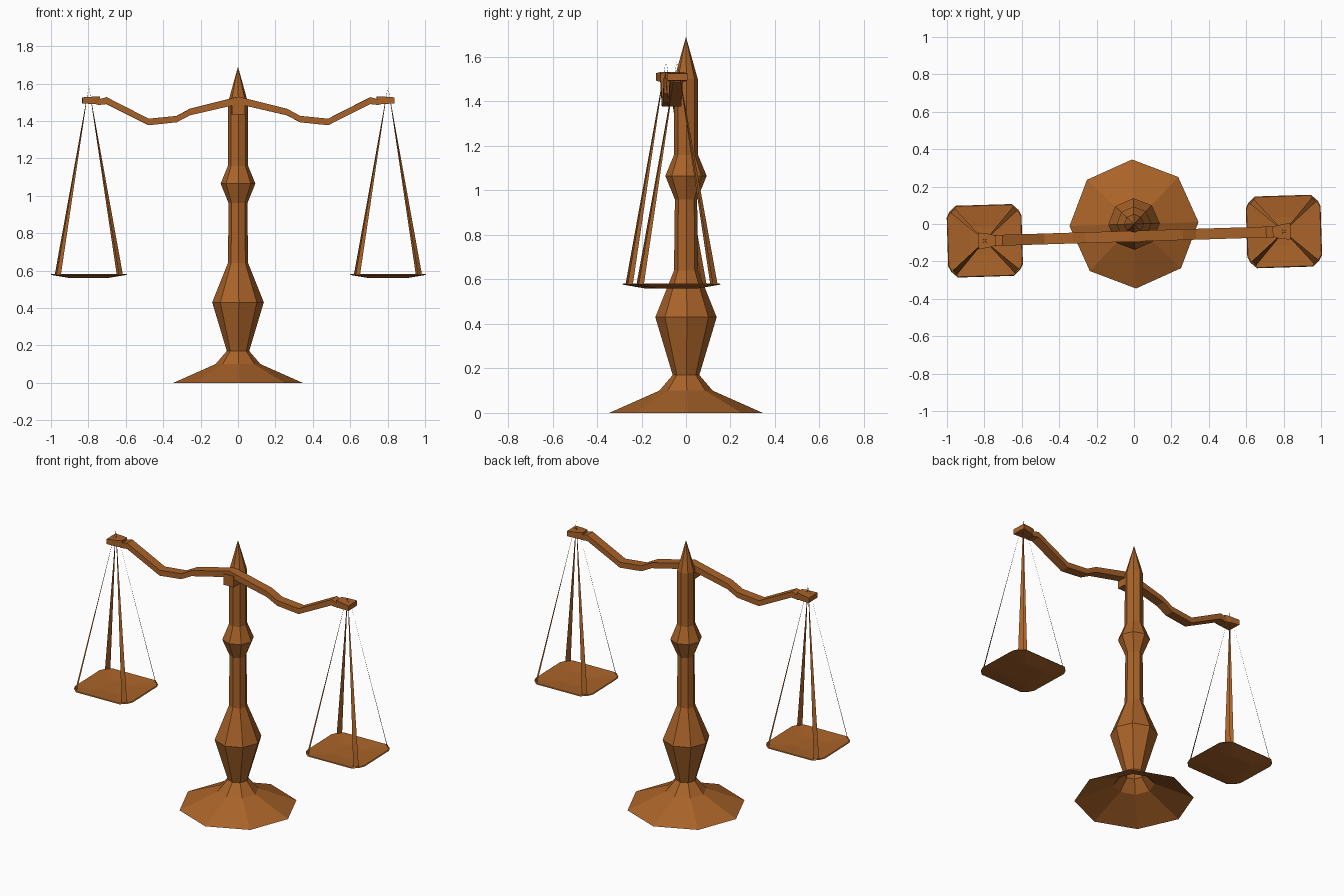
import bpy, bmesh
from math import sin, cos, pi
from mathutils import Matrix, Vector

if "Cube" in bpy.data.objects:
    bpy.data.objects.remove(bpy.data.objects["Cube"])

wood = bpy.data.materials.new("warm_wood")
wood.diffuse_color = (0.4, 0.125, 0.022, 1)
wood.use_nodes = True
wood.node_tree.nodes["Principled BSDF"].inputs["Base Color"].default_value = wood.diffuse_color
TURN = Matrix.Rotation(0.031, 4, 'Z')  # whole model is turned slightly
ARM_Y = -0.065


def finish(name, bm):
    bmesh.ops.remove_doubles(bm, verts=bm.verts, dist=1e-5)
    bmesh.ops.recalc_face_normals(bm, faces=bm.faces)
    bm.transform(TURN)
    me = bpy.data.meshes.new(name)
    bm.to_mesh(me)
    bm.free()
    me.materials.append(wood)
    ob = bpy.data.objects.new(name, me)
    bpy.context.collection.objects.link(ob)
    return ob


def loft(name, rings, cap_start=True, cap_end=True):
    """Skin a list of equally sized point rings."""
    bm = bmesh.new()
    vs = [[bm.verts.new(p) for p in r] for r in rings]
    n = len(vs[0])
    for a, b in zip(vs, vs[1:]):
        for i in range(n):
            j = (i + 1) % n
            bm.faces.new((a[i], a[j], b[j], b[i]))
    if cap_start:
        bm.faces.new(vs[0][::-1])
    if cap_end:
        bm.faces.new(vs[-1])
    return finish(name, bm)


def rect(x, top, bottom, half):
    """Upright rectangular cross-section at x, centred on the arm line."""
    return [(x, ARM_Y - half, bottom), (x, ARM_Y + half, bottom),
            (x, ARM_Y + half, top), (x, ARM_Y - half, top)]


# Octagonal turned column with flared hollow foot and pointed finial
profile = [(0.345, 0), (0.12, 0.10), (0.06, 0.17), (0.138, 0.43), (0.054, 0.64),
           (0.05, 0.96), (0.093, 1.065), (0.054, 1.16), (0.053, 1.5), (0.0001, 1.69)]
loft("column", [[(r * cos(i * pi / 4), r * sin(i * pi / 4), z) for i in range(8)]
                for r, z in profile], cap_start=False)

# Wavy balance arm, mirrored about the column
half_arm = [(0.26, 1.465, 1.43), (0.33, 1.427, 1.393), (0.48, 1.412, 1.377),
            (0.705, 1.527, 1.49), (0.75, 1.515, 1.485)]
arm = ([(-x, t, b) for x, t, b in reversed(half_arm)] + [(0, 1.53, 1.49)] + half_arm)
loft("balance_arm", [rect(x, t, b, 0.029) for x, t, b in arm])

# Bracket joining arm and column
loft("arm_bracket", [rect(x, 1.505, 1.435, 0.034) for x in (-0.035, 0.035)])

for side, s in (("left", -1), ("right", 1)):
    # Flared block at the arm end
    loft(side + "_arm_end", [rect(s * x, 1.51 + h, 1.51 - h, w) for x, h, w in
                             ((0.74, 0.022, 0.026), (0.775, 0.02, 0.036), (0.835, 0.016, 0.045))])

    # Shallow square pan with cut corners
    cx = s * 0.8
    outline = [(0.2, 0.13), (0.185, 0.16), (0.15, 0.192), (-0.15, 0.192), (-0.185, 0.16),
               (-0.2, 0.13), (-0.2, -0.13), (-0.185, -0.16), (-0.15, -0.192),
               (0.15, -0.192), (0.185, -0.16), (0.2, -0.13)]
    loft(side + "_pan", [[(cx + k * x, ARM_Y + k * y, z) for x, y in outline]
                         for k, z in ((0.4, 0.572), (0.98, 0.582), (1, 0.577), (0.5, 0.560))])

    # Four flat tapering straps meeting above the arm end
    bm = bmesh.new()
    for i in range(4):
        a = pi / 4 + i * pi / 2
        foot = Vector((cx + 0.235 * cos(a), ARM_Y + 0.235 * sin(a), 0.577))
        across = Vector((-sin(a), cos(a), 0)) * 0.016
        bm.faces.new([bm.verts.new(p) for p in
                      (foot - across, foot + across, Vector((cx, ARM_Y, 1.585)))])
    finish(side + "_straps", bm)
